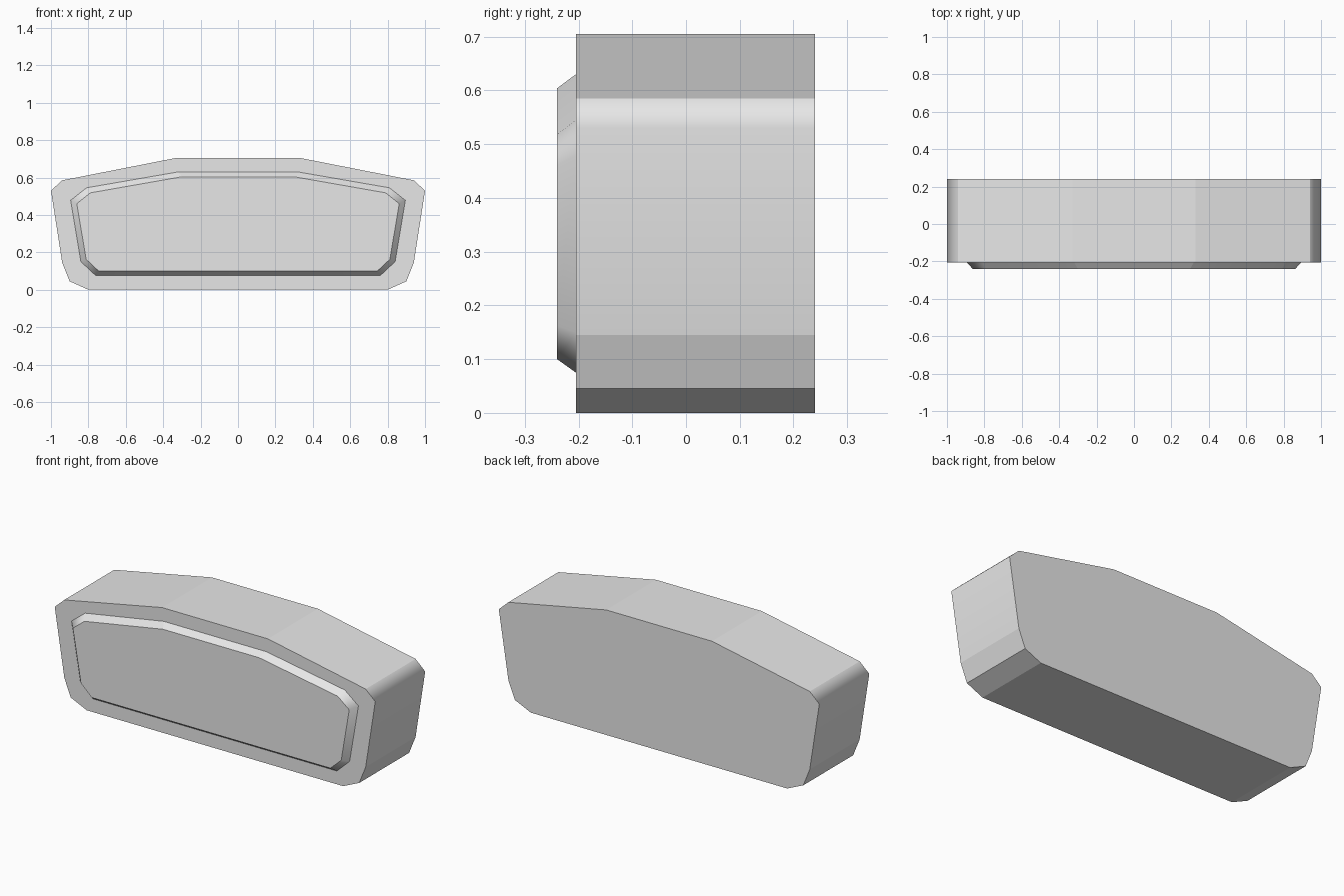
import bpy
import bmesh

cube = bpy.data.objects.get("Cube")
if cube:
    bpy.data.objects.remove(cube, do_unlink=True)

grey = bpy.data.materials.new("light_grey")
grey.use_nodes = True
grey.diffuse_color = (0.8, 0.8, 0.8, 1)
grey.node_tree.nodes["Principled BSDF"].inputs["Base Color"].default_value = (0.8, 0.8, 0.8, 1)


def mirrored(half):
    """Close a right-hand half profile, listed top to bottom, with its mirror image."""
    return half + [(-x, z) for x, z in reversed(half)]


def loft(name, back, y_back, front, y_front, is_soft):
    """Join two matching outlines into a solid; is_soft picks smooth side edges."""
    bm = bmesh.new()
    rear = [bm.verts.new((x, y_back, z)) for x, z in back]
    fore = [bm.verts.new((x, y_front, z)) for x, z in front]
    bm.faces.new(rear)
    bm.faces.new(fore)
    n = len(rear)
    for i in range(n):
        j = (i + 1) % n
        bm.faces.new((rear[i], rear[j], fore[j], fore[i]))
    bmesh.ops.recalc_face_normals(bm, faces=bm.faces)
    for face in bm.faces:
        face.smooth = True
    for edge in bm.edges:
        a, b = edge.verts
        runs_through = abs(a.co.y - b.co.y) > 0.01
        edge.smooth = runs_through and is_soft(a.co)
    mesh = bpy.data.meshes.new(name)
    bm.to_mesh(mesh)
    bm.free()
    mesh.materials.append(grey)
    obj = bpy.data.objects.new(name, mesh)
    bpy.context.collection.objects.link(obj)
    weighted = obj.modifiers.new("weighted_normals", 'WEIGHTED_NORMAL')
    weighted.keep_sharp = True
    return obj


# Main body: straight extrusion with softened upper corners
body = mirrored([(0.33, 0.705), (0.94, 0.585), (1.0, 0.53),
                 (0.94, 0.145), (0.9, 0.045), (0.8, 0)])
loft("body", body, 0.24, body, -0.205, lambda co: abs(co.x) > 0.98)

# Raised front panel with a sloping rim
rim = mirrored([(0.32, 0.63), (0.81, 0.545), (0.895, 0.478),
                (0.84, 0.15), (0.76, 0.075)])
face = mirrored([(0.3, 0.604), (0.79, 0.518), (0.862, 0.46),
                 (0.812, 0.163), (0.745, 0.1)])
loft("front_panel", rim, -0.205, face, -0.24, lambda co: abs(co.x) > 0.7)
